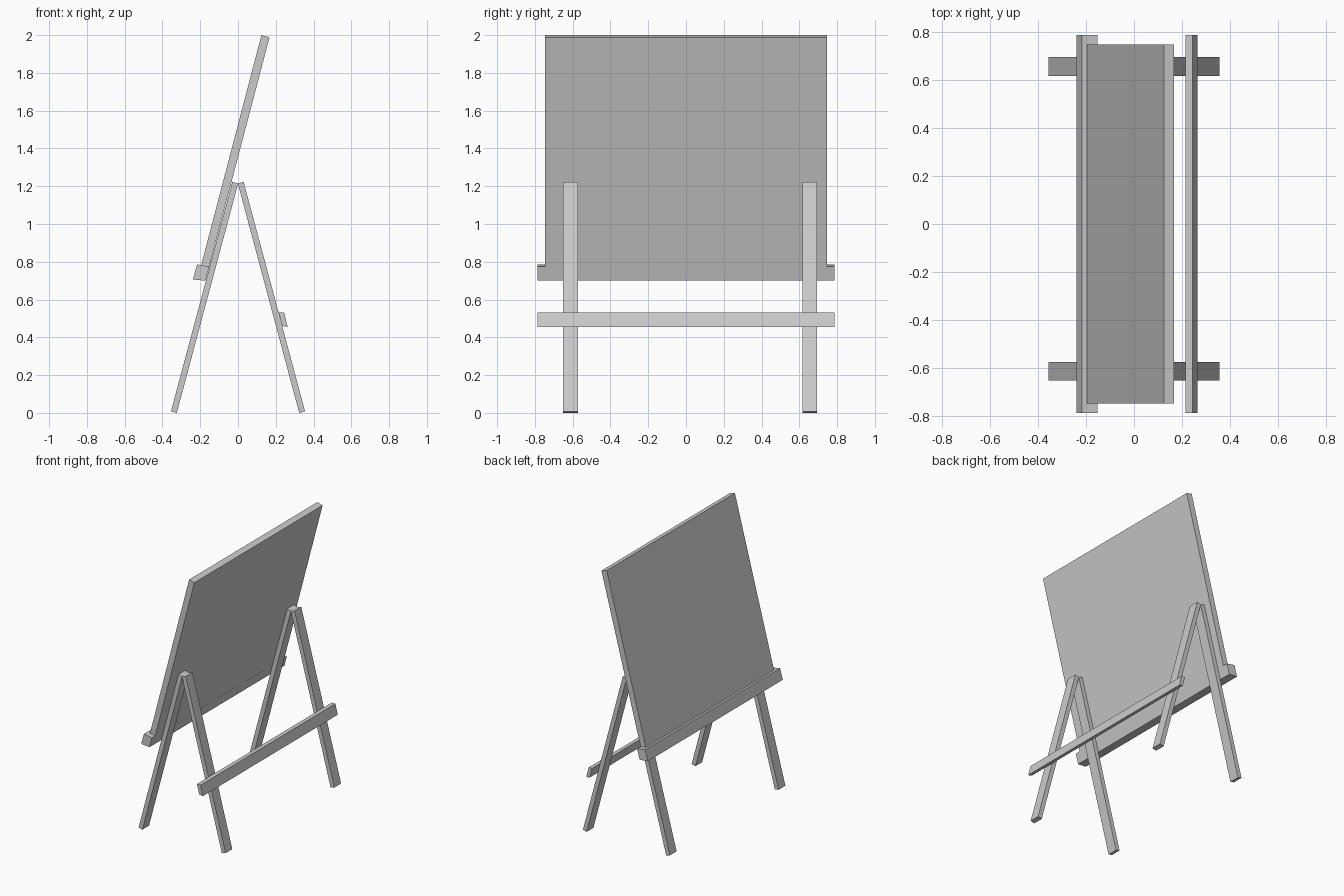
import bpy, bmesh

if "Cube" in bpy.data.objects:
    bpy.data.objects.remove(bpy.data.objects["Cube"])


def prism(name, profile, y0, y1):
    """Extrude an (x, z) profile along y."""
    bm = bmesh.new()
    face = bm.faces.new([bm.verts.new((x, y0, z)) for x, z in profile])
    ext = bmesh.ops.extrude_face_region(bm, geom=[face])
    moved = [v for v in ext["geom"] if isinstance(v, bmesh.types.BMVert)]
    bmesh.ops.translate(bm, verts=moved, vec=(0, y1 - y0, 0))
    bmesh.ops.recalc_face_normals(bm, faces=bm.faces[:])
    mesh = bpy.data.meshes.new(name)
    bm.to_mesh(mesh)
    bm.free()
    obj = bpy.data.objects.new(name, mesh)
    bpy.context.collection.objects.link(obj)
    return obj


# Two A-frames: leaning front and back legs on each side
leg = [(0.355, 0.008), (0.324, 0.0), (-0.001, 1.215), (0.030, 1.223)]
for side, y0 in (("left", -0.651), ("right", 0.616)):
    prism(f"back_leg_{side}", leg, y0, y0 + 0.078)
    prism(f"front_leg_{side}", [(-x, z) for x, z in leg], y0, y0 + 0.078)

# Tilted board, resting flush on the outer face of the front legs
prism("board", [(0.124, 2.0), (0.167, 1.988), (-0.172, 0.70), (-0.215, 0.706)],
      -0.747, 0.747)

# Ledge wrapped around the lower edge of the board
prism("ledge", [(-0.217, 0.786), (-0.152, 0.774), (-0.172, 0.70), (-0.239, 0.706)],
      -0.786, 0.786)

# Cross brace on the back legs
prism("back_brace", [(0.215, 0.532), (0.244, 0.531), (0.263, 0.455), (0.234, 0.460)],
      -0.786, 0.786)
